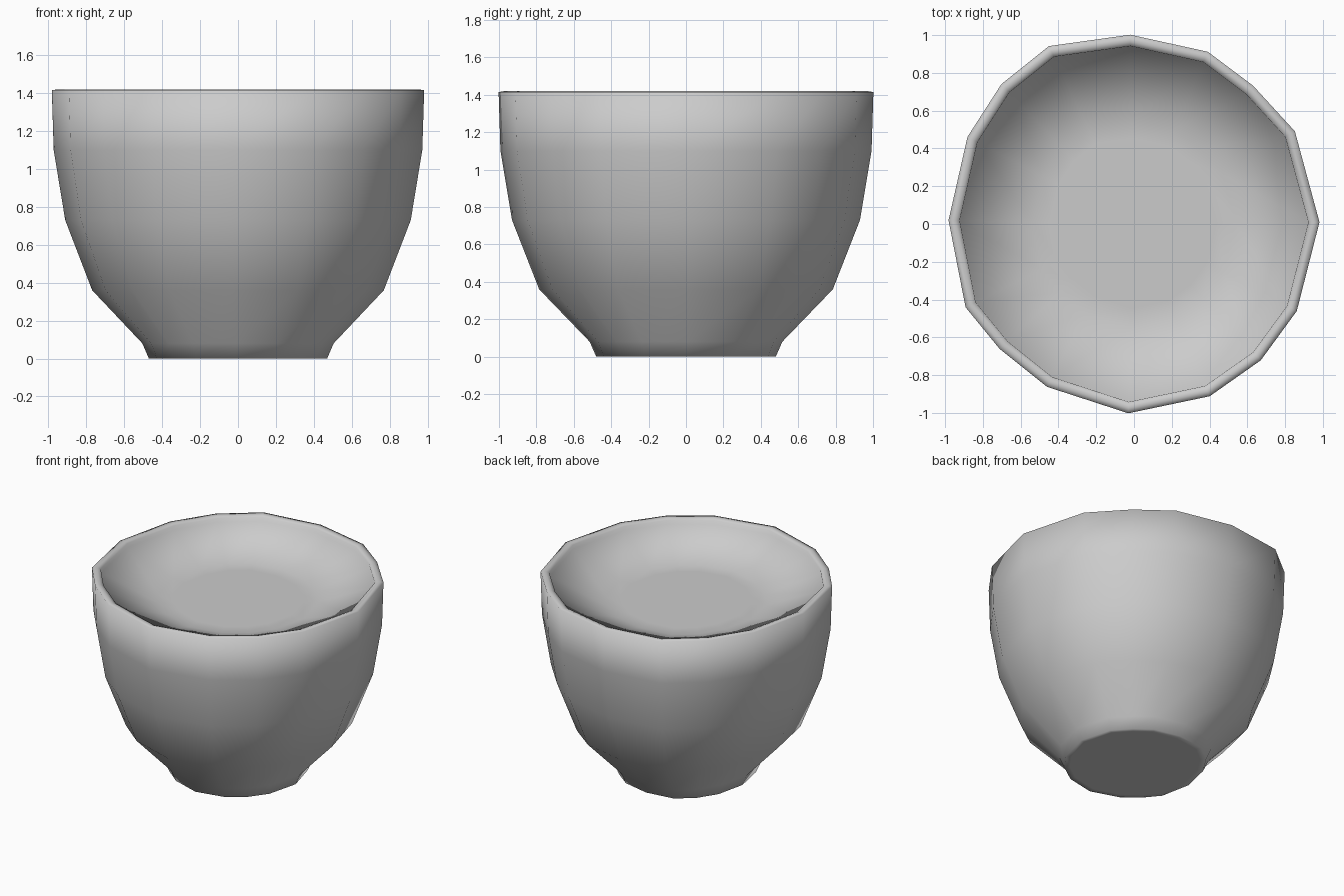
import bpy, bmesh

if "Cube" in bpy.data.objects:
    bpy.data.objects.remove(bpy.data.objects["Cube"])

# Slightly irregular 16-sided outline at the rim (x, y)
OUTLINE = [(0.98, 0.01), (0.85, 0.49), (0.63, 0.73), (0.39, 0.91),
           (-0.02, 1.0), (-0.45, 0.94), (-0.70, 0.74), (-0.88, 0.46),
           (-0.98, 0.02), (-0.89, -0.44), (-0.71, -0.66), (-0.46, -0.86),
           (-0.03, -1.0), (0.40, -0.91), (0.67, -0.72), (0.86, -0.46)]

# Profiles: (scale of outline, height)
OUTER = [(0.44, 0.0), (0.48, 0.0), (0.515, 0.08), (0.785, 0.36), (0.93, 0.73),
         (0.992, 1.10), (1.002, 1.415)]
RIM = [(0.97, 1.42), (0.942, 1.41)]
INNER = [(0.94, 1.38), (0.55, 1.25), (0.45, 1.25)]


def loft(name, profile, cap_start=True):
    """Scale the outline along a profile, bridge the rings and cap the ends."""
    bm = bmesh.new()
    rings = [[bm.verts.new((x * s, y * s, z)) for x, y in OUTLINE]
             for s, z in profile]
    n = len(OUTLINE)
    for a, b in zip(rings, rings[1:]):
        for i in range(n):
            j = (i + 1) % n
            bm.faces.new((a[i], a[j], b[j], b[i]))
    if cap_start:
        bm.faces.new(rings[0][::-1])
    bm.faces.new(rings[-1])
    for f in bm.faces:
        f.smooth = True
    mesh = bpy.data.meshes.new(name)
    bm.to_mesh(mesh)
    bm.free()
    obj = bpy.data.objects.new(name, mesh)
    bpy.context.collection.objects.link(obj)
    return obj


# Bowl with small foot, rounded lip and shallow dished interior
loft("bowl", OUTER + RIM + INNER)
